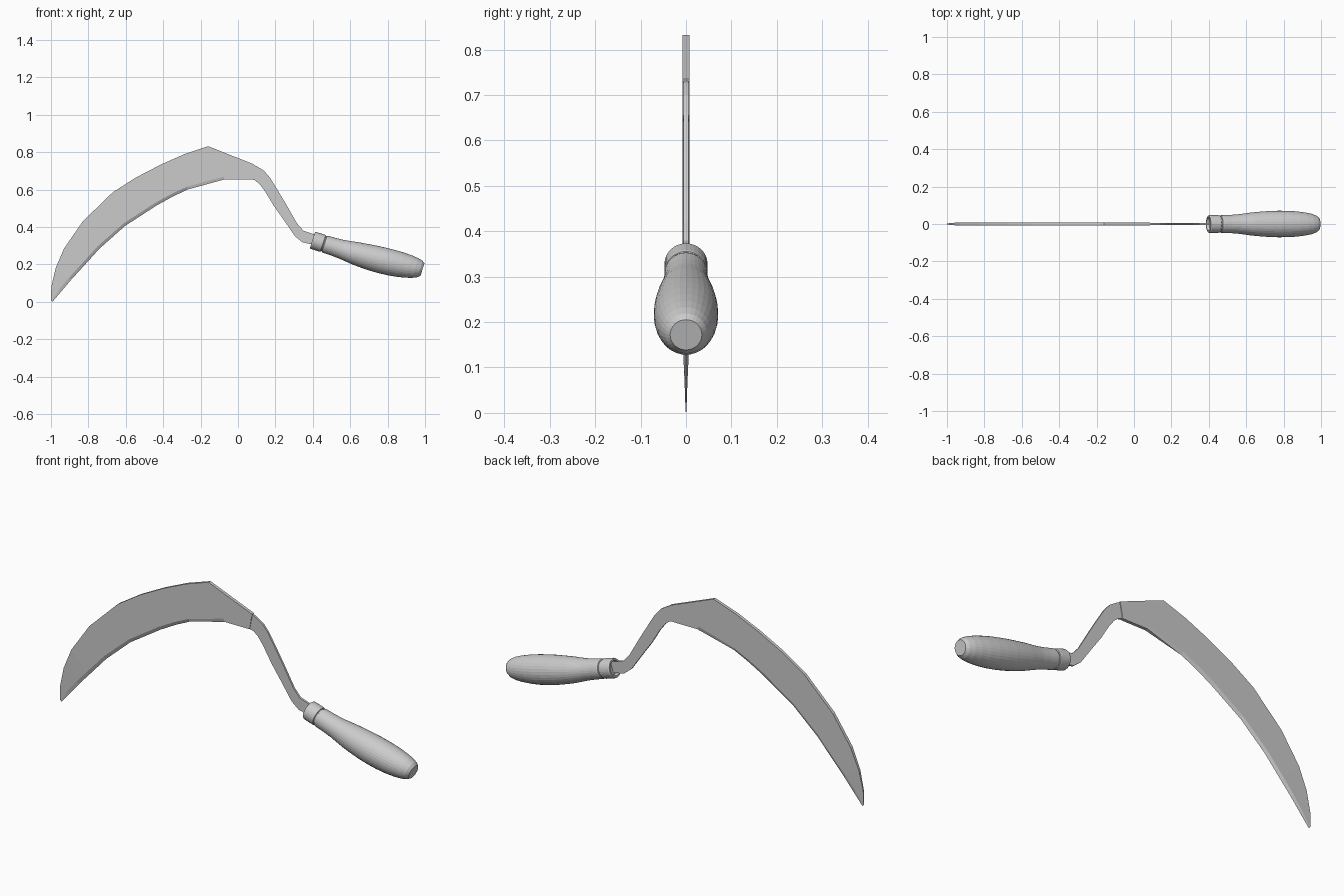
import bpy, bmesh, math
from mathutils import Vector

if "Cube" in bpy.data.objects:
    bpy.data.objects.remove(bpy.data.objects["Cube"])

steel_grey = bpy.data.materials.new("plain_grey")
steel_grey.diffuse_color = (0.6, 0.6, 0.6, 1)
steel_grey.use_nodes = True
steel_grey.node_tree.nodes["Principled BSDF"].inputs["Base Color"].default_value = steel_grey.diffuse_color


def loft(name, rings):
    """Skin a list of equal-sized closed rings and cap both ends."""
    bm = bmesh.new()
    vs = [[bm.verts.new(p) for p in r] for r in rings]
    n = len(rings[0])
    for a, b in zip(vs, vs[1:]):
        for i in range(n):
            j = (i + 1) % n
            bm.faces.new((a[i], a[j], b[j], b[i]))
    bm.faces.new(vs[0][::-1])
    bm.faces.new(vs[-1])
    bmesh.ops.remove_doubles(bm, verts=bm.verts, dist=1e-5)
    bmesh.ops.recalc_face_normals(bm, faces=bm.faces)
    me = bpy.data.meshes.new(name)
    bm.to_mesh(me)
    bm.free()
    me.materials.append(steel_grey)
    ob = bpy.data.objects.new(name, me)
    bpy.context.collection.objects.link(ob)
    return ob


# Blade: thick back, narrow ground bevel along the inner cutting edge
outer = [(-1, .01), (-.998, .08), (-.975, .18), (-.93, .285), (-.83, .43), (-.67, .585),
         (-.545, .665), (-.41, .735), (-.285, .79), (-.16, .832), (.085, .735)]
inner = [(-.992, 0), (-.945, .055), (-.89, .12), (-.835, .18), (-.74, .285), (-.605, .405),
         (-.435, .515), (-.35, .562), (-.27, .60), (-.07, .655), (.07, .655)]
half = [.001, .003, .006] + [.008] * 8
rings = []
for i, (o, n, h) in enumerate(zip(outer, inner, half)):
    o, n = Vector((o[0], 0, o[1])), Vector((n[0], 0, n[1]))
    m = n + (o - n).normalized() * min(.016, (o - n).length * .4)
    edge = 0 if i < 9 else h
    y = Vector((0, 1, 0))
    rings.append([o + y * h, m + y * h, n + y * edge, n - y * edge, m - y * h, o - y * h])
loft("blade", rings)

# Tang: thin flat bar bending from the blade down into the handle
upper = [(.07, .737), (.10, .725), (.14, .70), (.17, .665), (.21, .60), (.255, .525),
         (.315, .42), (.35, .38), (.395, .365), (.43, .355)]
lower = [(.06, .657), (.09, .65), (.115, .63), (.145, .59), (.19, .515), (.25, .43),
         (.305, .35), (.345, .318), (.39, .308), (.43, .297)]
t = .005
loft("tang", [[(u[0], t, u[1]), (u[0], -t, u[1]), (l[0], -t, l[1]), (l[0], t, l[1])]
              for u, l in zip(upper, lower)])

# Handle and ferrule: turned profiles along a slightly bowed, sloping axis
start, end = Vector((.398, 0, .33)), Vector((.986, 0, .172))
length = (end - start).length
tilt = math.radians(18)
up = Vector((math.sin(tilt), 0, math.cos(tilt)))


def turned(name, profile, sides=32):
    rings = []
    for d, r in profile:
        c = start.lerp(end, d / length) - up * .009 * math.sin(math.pi * d / length)
        rings.append([c + up * r * math.cos(a) + Vector((0, r * math.sin(a), 0))
                      for a in (2 * math.pi * k / sides for k in range(sides))])
    return loft(name, rings)


turned("ferrule", [(.014, .03), (0, .036), (0, .044), (.006, .0475), (.054, .0475),
                   (.06, .046), (.062, .042)])
turned("handle", [(.058, .042), (.066, .042), (.068, .046), (.075, .0475), (.12, .0485),
                  (.165, .0515), (.20, .056), (.24, .0615), (.29, .066), (.34, .0695),
                  (.39, .071), (.44, .0705), (.49, .0675), (.535, .062), (.57, .055),
                  (.595, .046), (.609, .035)])
